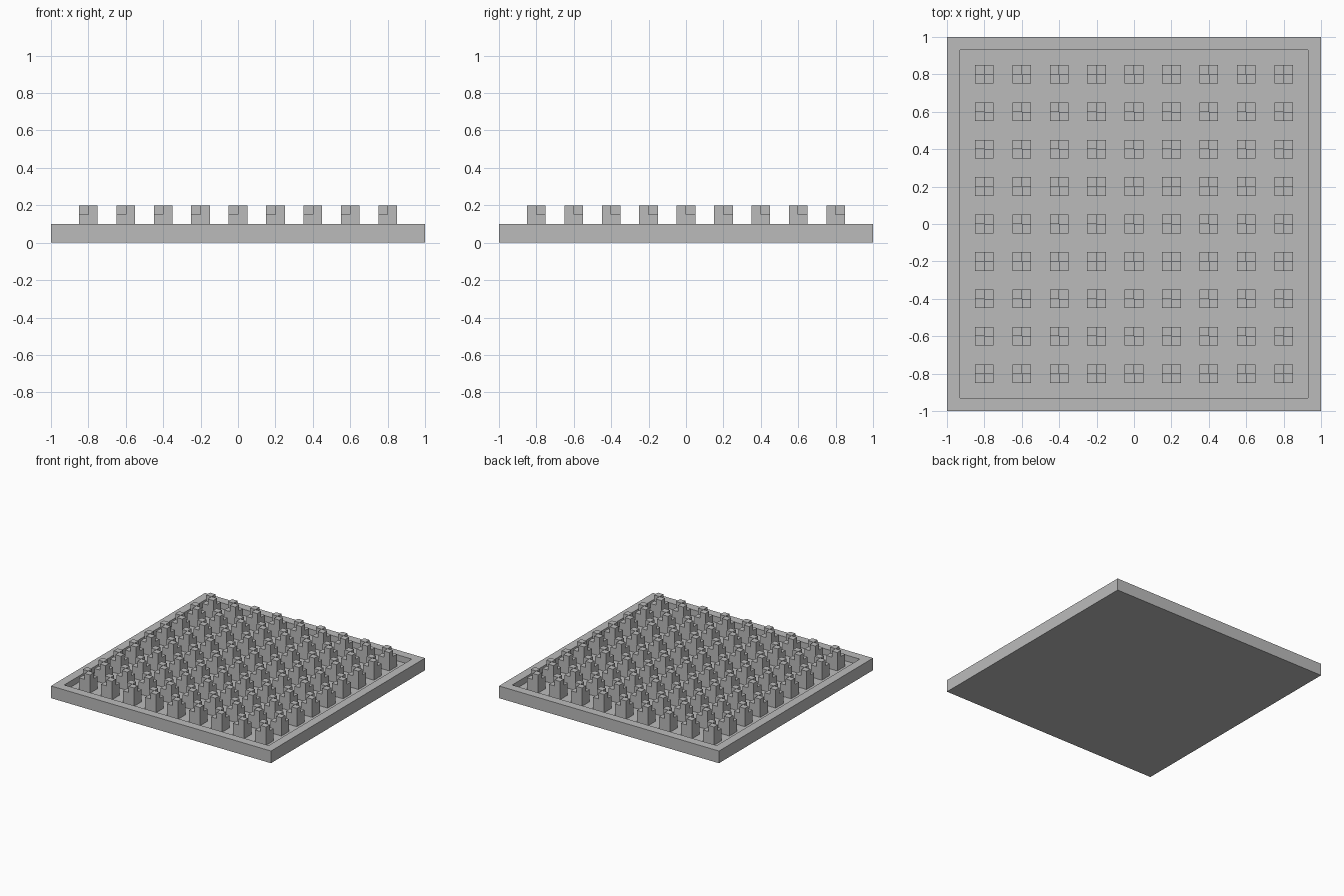
import bpy
import bmesh
from mathutils import Vector

cube = bpy.data.objects.get("Cube")
if cube:
    bpy.data.objects.remove(cube, do_unlink=True)

# Sizes
TRAY, RIM, TRAY_H, FLOOR = 2.0, 0.1, 0.1, 0.05
POST, STEP_Z, TOP_Z = 0.1, 0.15, 0.2
PITCH, COUNT = 0.2, 9

grey = bpy.data.materials.new("plain grey")
grey.use_nodes = True
colour = (0.5, 0.5, 0.5, 1)
grey.diffuse_color = colour
grey.node_tree.nodes["Principled BSDF"].inputs["Base Color"].default_value = colour


def finish(bm, name):
    bmesh.ops.recalc_face_normals(bm, faces=bm.faces)
    mesh = bpy.data.meshes.new(name)
    bm.to_mesh(mesh)
    bm.free()
    mesh.materials.append(grey)
    obj = bpy.data.objects.new(name, mesh)
    bpy.context.collection.objects.link(obj)
    return obj


def raise_faces(bm, faces, height):
    """Extrude connected faces straight up or down, returning the new caps."""
    result = bmesh.ops.extrude_face_region(bm, geom=faces)["geom"]
    verts = [g for g in result if isinstance(g, bmesh.types.BMVert)]
    caps = [g for g in result if isinstance(g, bmesh.types.BMFace)]
    bmesh.ops.translate(bm, verts=verts, vec=(0, 0, height))
    bmesh.ops.delete(bm, geom=[f for f in faces if f.is_valid], context="FACES")
    return caps


# Square tray with a raised rim around a sunken floor
bm = bmesh.new()
bmesh.ops.create_cube(bm, size=1)
bmesh.ops.scale(bm, vec=(TRAY, TRAY, TRAY_H), verts=bm.verts)
bmesh.ops.translate(bm, vec=(0, 0, TRAY_H / 2), verts=bm.verts)
top = max(bm.faces, key=lambda f: f.calc_center_median().z)
bmesh.ops.inset_region(bm, faces=[top], thickness=RIM)
raise_faces(bm, [top], FLOOR - TRAY_H)
finish(bm, "tray")

# Post: square column whose back-left and front-right quarters rise higher
bm = bmesh.new()
bmesh.ops.create_grid(bm, x_segments=2, y_segments=2, size=POST / 2)
bmesh.ops.translate(bm, vec=(0, 0, FLOOR), verts=bm.verts)
caps = raise_faces(bm, bm.faces[:], STEP_Z - FLOOR)
for cap in caps:
    centre = cap.calc_center_median()
    if centre.x * centre.y < 0:
        raise_faces(bm, [cap], TOP_Z - STEP_Z)
posts = finish(bm, "posts")

# Repeat the post in rows and columns
start = -PITCH * (COUNT - 1) / 2
posts.location = (start, start, 0)
for label, axis in (("columns", (PITCH, 0, 0)), ("rows", (0, PITCH, 0))):
    array = posts.modifiers.new(label, "ARRAY")
    array.count = COUNT
    array.use_relative_offset = False
    array.use_constant_offset = True
    array.constant_offset_displace = Vector(axis)
